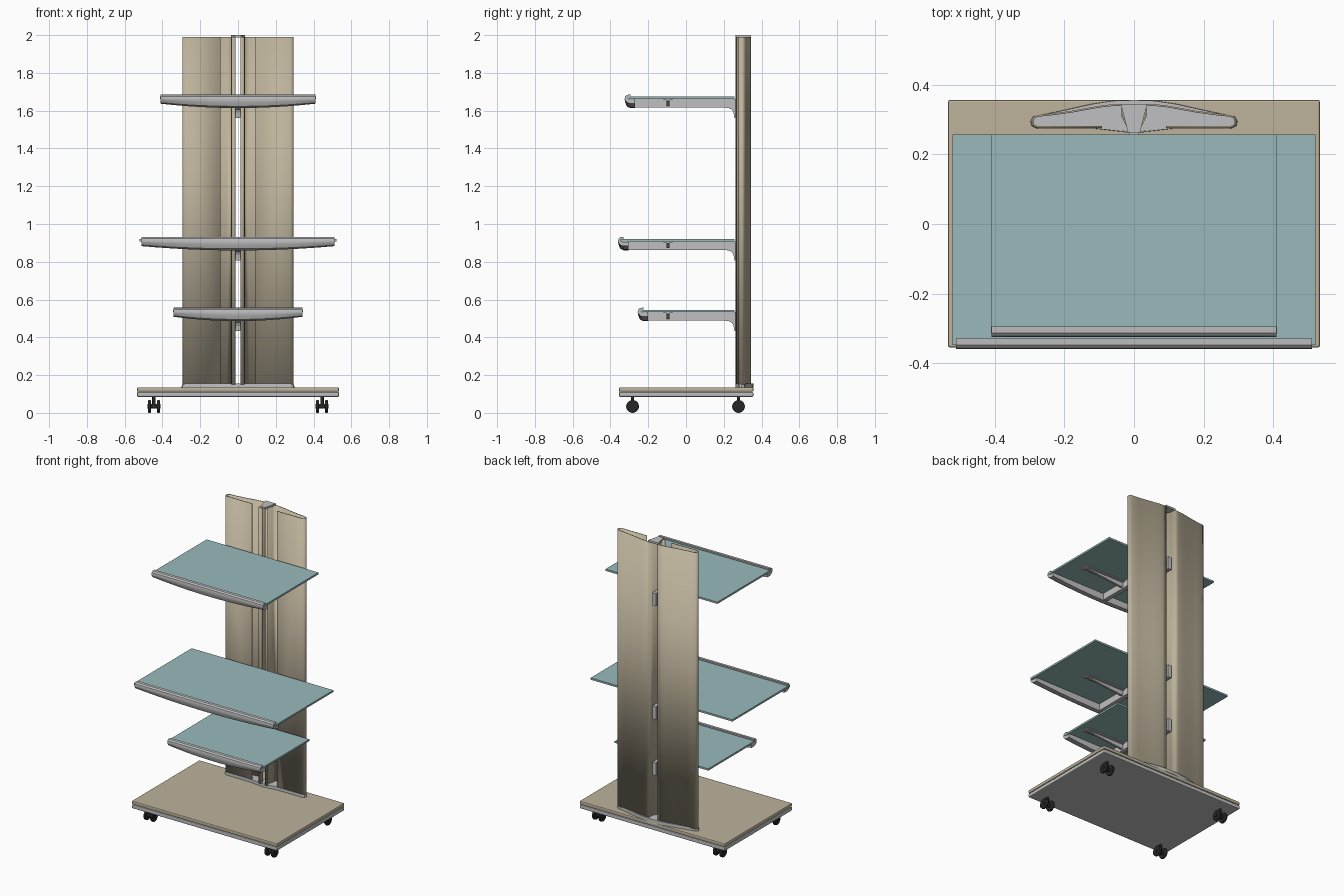
import bpy, bmesh, math
from mathutils import Vector

cube = bpy.data.objects.get("Cube")
if cube:
    bpy.data.objects.remove(cube, do_unlink=True)


def material(name, rgb):
    m = bpy.data.materials.new(name)
    m.use_nodes = True
    m.diffuse_color = (*rgb, 1)
    bsdf = next(n for n in m.node_tree.nodes if n.type == 'BSDF_PRINCIPLED')
    bsdf.inputs["Base Color"].default_value = (*rgb, 1)
    return m


BEIGE = material("beige panel", (0.51, 0.45, 0.33))
GREY = material("light grey metal", (0.53, 0.53, 0.54))
GLASS = material("teal glass", (0.32, 0.49, 0.50))
BLACK = material("black rubber", (0.02, 0.02, 0.02))


def finish(name, bm, mat, smooth=False, bevel=0):
    bmesh.ops.recalc_face_normals(bm, faces=bm.faces)
    me = bpy.data.meshes.new(name)
    bm.to_mesh(me)
    bm.free()
    me.materials.append(mat)
    ob = bpy.data.objects.new(name, me)
    bpy.context.collection.objects.link(ob)
    if bevel:
        mod = ob.modifiers.new("edge", 'BEVEL')
        mod.width, mod.segments = bevel, 2
    if smooth:
        bpy.ops.object.select_all(action='DESELECT')
        ob.select_set(True)
        bpy.context.view_layer.objects.active = ob
        bpy.ops.object.shade_smooth_by_angle(angle=math.radians(35))
    return ob


def box(name, x, y, z, mat, bevel=0):
    bm = bmesh.new()
    bmesh.ops.create_cube(bm, size=1)
    for v in bm.verts:
        v.co = Vector([(a + b) / 2 + c * (b - a) for (a, b), c in zip((x, y, z), v.co)])
    return finish(name, bm, mat, bevel=bevel)


def loft(name, rings, mat, smooth=False):
    """Skin a row of equal closed rings and cap both ends."""
    bm = bmesh.new()
    rows = [[bm.verts.new(p) for p in r] for r in rings]
    n = len(rows[0])
    for a, b in zip(rows, rows[1:]):
        for i in range(n):
            j = (i + 1) % n
            bm.faces.new((a[i], a[j], b[j], b[i]))
    bm.faces.new(rows[0])
    bm.faces.new(rows[-1])
    return finish(name, bm, mat, smooth)


def cylinder(name, centre, radius, depth, mat, along_x=True, bevel=0):
    bm = bmesh.new()
    bmesh.ops.create_cone(bm, cap_ends=True, segments=20, radius1=radius,
                          radius2=radius, depth=depth)
    for v in bm.verts:
        p = Vector((v.co.z, v.co.y, v.co.x)) if along_x else v.co.copy()
        v.co = p + Vector(centre)
    return finish(name, bm, mat, True, bevel)


# Base boards
box("base_lower_board", (-.535, .535), (-.355, .357), (.085, .11), GREY, .006)
box("base_core", (-.528, .528), (-.348, .35), (.108, .115), GREY)
box("base_top_board", (-.535, .535), (-.355, .357), (.112, .135), BEIGE, .006)

# Twin wheel casters
for sx, side in ((1, "left"), (-1, "right")):
    for y, end in ((-.283, "front"), (.278, "back")):
        tag, x = f"{end}_{side}", sx * .445
        for k, dx in enumerate((-.024, .024)):
            cylinder(f"caster_wheel_{tag}_{k + 1}", (x + dx, y, .034), .034, .015, BLACK, bevel=.004)
        cylinder(f"caster_axle_{tag}", (x, y, .034), .012, .07, BLACK)
        cylinder(f"caster_stem_{tag}", (x, y, .06), .009, .054, BLACK, False)

# Foot under the column, flared towards the base
half = [(0, .262), (.05, .267), (.11, .274), (.28, .275), (.294, .282), (.298, .295),
        (.29, .309), (.21, .326), (.12, .346), (.06, .355), (0, .357)]
outline = half + [(-x, y) for x, y in half[-2:0:-1]]


def foot_ring(scale, z):
    return [(x * scale, .31 + (y - .31) * scale, z) for x, y in outline]


loft("column_foot", [foot_ring(1, .134), foot_ring(1, .141), foot_ring(.985, .155)], GREY)

# Hollow wings: front sheet, rounded end, curved back sheet, channel wall and lip
path = [(.092, .279), (.276, .279), (.286, .282), (.291, .29), (.291, .299), (.287, .306),
        (.276, .311), (.23, .316), (.18, .323), (.13, .332), (.09, .339), (.06, .342),
        (.034, .342), (.034, .31), (.016, .275), (.016, .264), (.034, .267)]
for sx, side in ((1, "left"), (-1, "right")):
    bm = bmesh.new()
    low, high = [[bm.verts.new((sx * x, y, z)) for x, y in path] for z in (.15, 1.99)]
    for i in range(len(path) - 1):
        bm.faces.new((low[i], low[i + 1], high[i + 1], high[i]))
    wing = finish(f"column_wing_{side}", bm, BEIGE, True)
    shell = wing.modifiers.new("sheet", 'SOLIDIFY')
    shell.thickness, shell.offset = .005, 0

# Cap joining the wings
cap = [(-.017, .262), (.017, .262), (.024, .29), (.038, .345), (-.038, .345), (-.024, .29)]
loft("column_cap", [[(x, y, z) for x, y in cap] for z in (1.988, 2.0)], GREY)


def shelf(name, glass_w, rail_w, front, top):
    """Glass plate, bowed front rail, central arm, cross bar and column clamp."""
    box(f"{name}_glass", (-glass_w, glass_w), (front + .012, .258), (top - .012, top), GLASS)

    # Rail section: a lip over the glass, a round nose and a belly deeper mid-span
    rings = []
    for i in range(17):
        t = i / 8 - 1
        depth = .037 + .023 * (1 - t * t)
        belly = [(.055, -.014), (.055, -depth), (.03, -depth), (.012, -depth * .85),
                 (.003, -depth * .5)]
        nose = [(0, -.012), (.003, .002), (.012, .01), (.03, .011), (.03, .001), (.02, -.014)]
        rings.append([(t * rail_w, front + y, top + z) for y, z in belly + nose])
    loft(f"{name}_front_rail", rings, GREY, True)

    # Arm with a curved bracket at the column
    arm = [(front + .05, -.012), (.262, -.012), (.262, -.112), (.256, -.112), (.252, -.085),
           (.243, -.068), (.225, -.06), (.2, -.057), (front + .05, -.057)]
    loft(f"{name}_arm", [[(x, y, top + z) for y, z in arm] for x in (-.014, .014)], GREY)
    box(f"{name}_clamp", (-.013, .013), (.258, .336), (top - .105, top - .02), GREY)

    # Tapered cross bar with a flat flange under the glass
    box(f"{name}_bar_flange", (-.3, .3), (-.12, -.072), (top - .018, top - .011), GREY)
    rib = [(-.3, -.016), (.3, -.016), (.3, -.022), (.03, -.048), (-.03, -.048), (-.3, -.022)]
    loft(f"{name}_bar_rib", [[(x, y, top + z) for x, z in rib] for y in (-.103, -.088)], GREY)


shelf("upper_shelf", .412, .41, -.325, 1.674)
shelf("middle_shelf", .522, .512, -.36, .92)
shelf("lower_shelf", .345, .342, -.256, .546)
